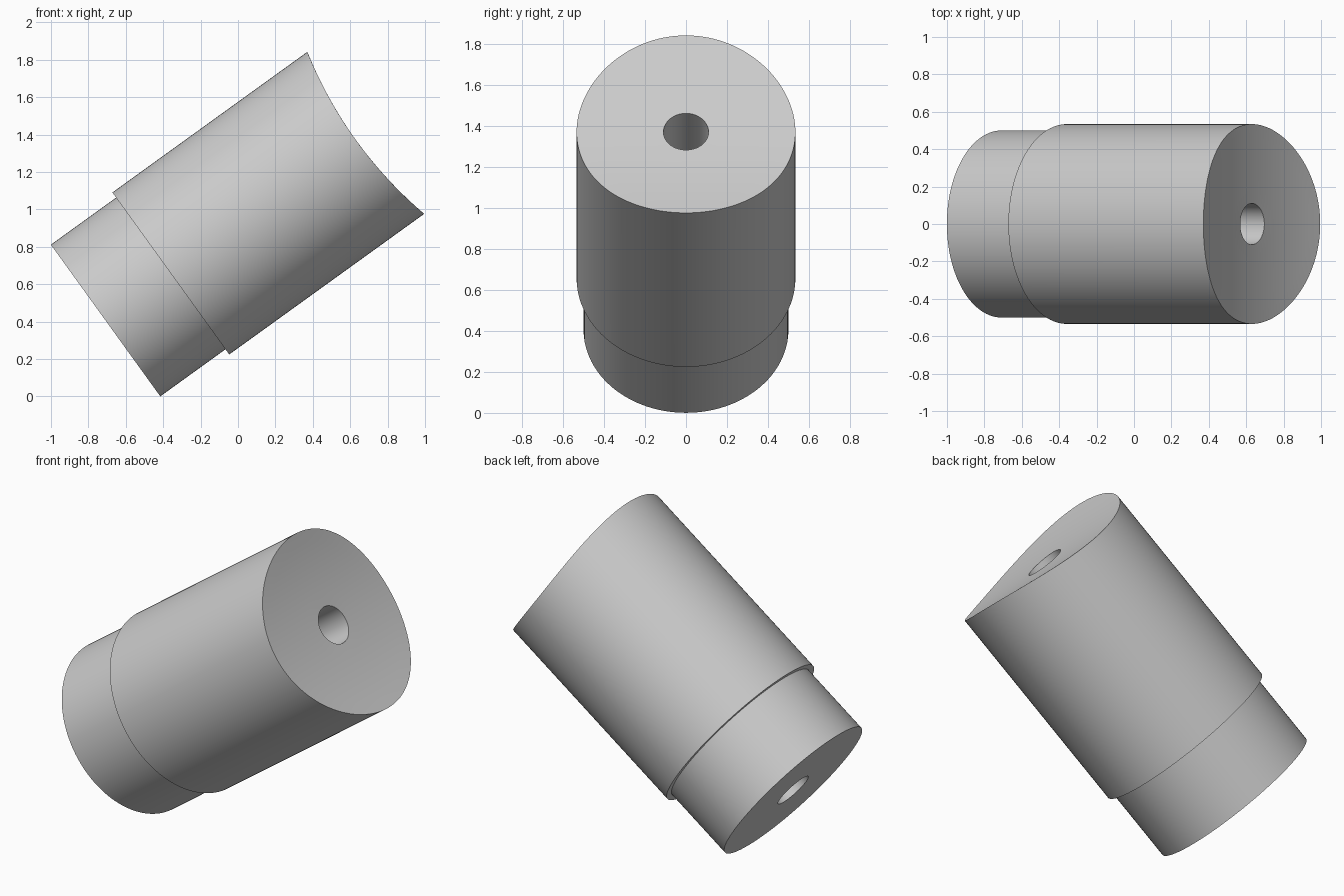
import bpy, bmesh, math
from mathutils import Matrix

cube = bpy.data.objects.get("Cube")
if cube:
    bpy.data.objects.remove(cube, do_unlink=True)

SEGMENTS = 128
NECK_R, BODY_R, BORE_R = 0.5, 0.534, 0.11
STEP, CENTRE_LENGTH, SADDLE_R = 0.43, 1.65, 2.22

grey = bpy.data.materials.new("grey")
grey.use_nodes = True
colour = (0.6, 0.6, 0.6, 1)
grey.diffuse_color = colour
grey.node_tree.nodes["Principled BSDF"].inputs["Base Color"].default_value = colour

bm = bmesh.new()


def ring(radius, height):
    """One circle of vertices; height None follows the curved saddle end."""
    verts = []
    for i in range(SEGMENTS):
        a = math.tau * i / SEGMENTS
        x, y = radius * math.cos(a), radius * math.sin(a)
        z = height
        if z is None:
            z = CENTRE_LENGTH + SADDLE_R - math.sqrt(SADDLE_R ** 2 - x * x)
        verts.append(bm.verts.new((x, y, z)))
    return verts


# Closed section: neck, stepped body, saddle end, through bore
rings = [ring(BORE_R, 0), ring(NECK_R, 0), ring(NECK_R, STEP), ring(BODY_R, STEP)]
steps = 6
for k in range(steps + 1):
    rings.append(ring(BODY_R + (BORE_R - BODY_R) * k / steps, None))

for k, lower in enumerate(rings):
    upper = rings[(k + 1) % len(rings)]
    for i in range(SEGMENTS):
        j = (i + 1) % SEGMENTS
        bm.faces.new((lower[i], lower[j], upper[j], upper[i]))
bmesh.ops.recalc_face_normals(bm, faces=bm.faces)

# Tilt the axis towards +x and set the lowest edge on the floor
tilt = Matrix.Rotation(math.radians(54.2), 4, 'Y')
bm.transform(Matrix.Translation((-0.708, 0, 0.406)) @ tilt)

mesh = bpy.data.meshes.new("stepped_sleeve")
bm.to_mesh(mesh)
bm.free()
mesh.materials.append(grey)
sleeve = bpy.data.objects.new("stepped_sleeve", mesh)
bpy.context.collection.objects.link(sleeve)
bpy.context.view_layer.objects.active = sleeve
sleeve.select_set(True)
bpy.ops.object.shade_smooth_by_angle(angle=math.radians(30))
